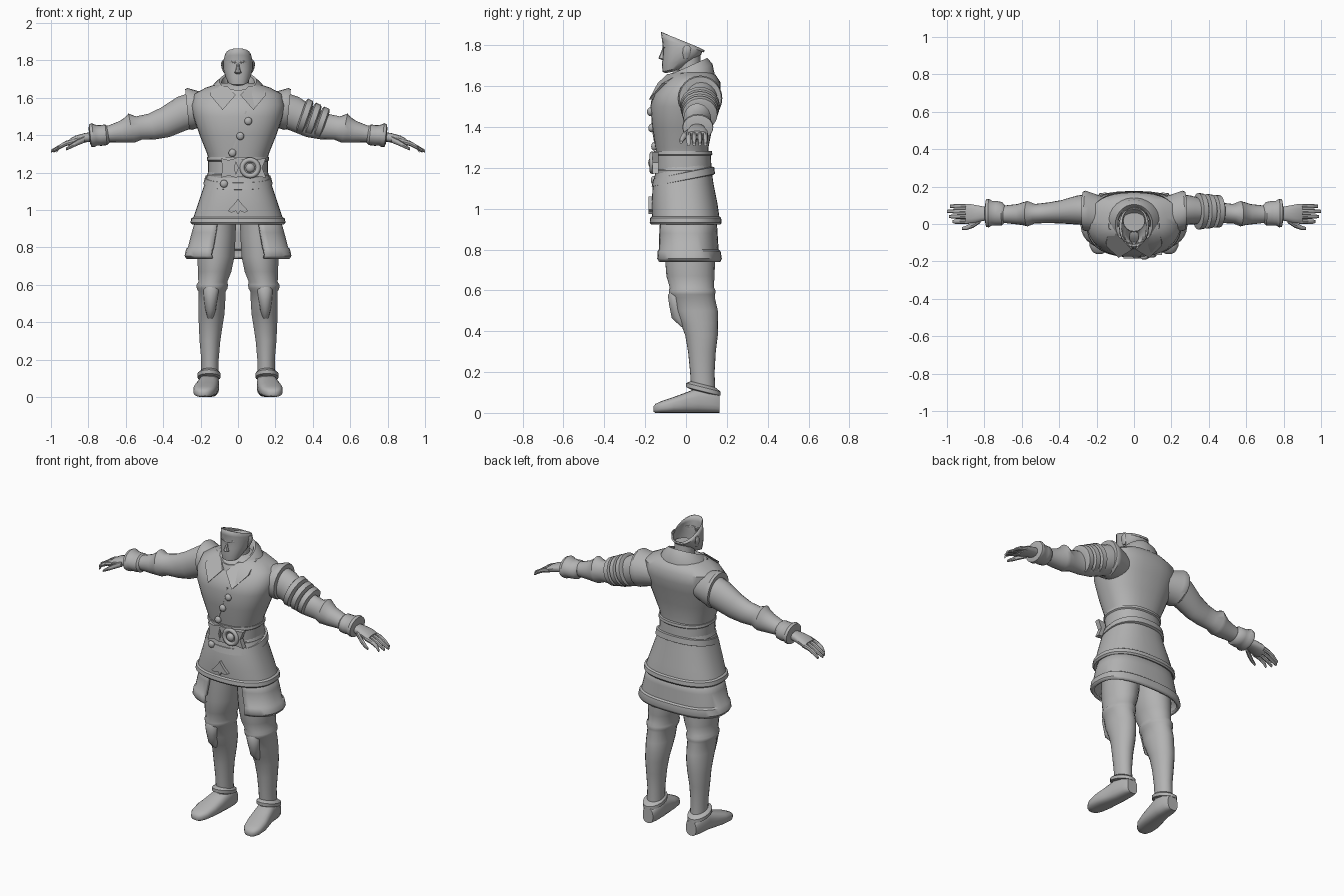
import bpy, bmesh, math
from mathutils import Vector

grey = bpy.data.materials.new("plain_grey")
grey.diffuse_color = (0.45, 0.45, 0.45, 1)


def finish(name, bm, mirror=False, angle=40, thick=0):
    bmesh.ops.recalc_face_normals(bm, faces=bm.faces)
    me = bpy.data.meshes.new(name)
    bm.to_mesh(me)
    bm.free()
    me.shade_smooth()
    me.set_sharp_from_angle(angle=math.radians(angle))
    me.materials.append(grey)
    ob = bpy.data.objects.new(name, me)
    bpy.context.collection.objects.link(ob)
    if thick:
        ob.modifiers.new("thickness", 'SOLIDIFY').thickness = thick
    if mirror:
        ob.modifiers.new("mirror", 'MIRROR')
    return ob


def loft(name, rings, axis='z', n=20, p=2.0, gap=None, caps=True, **kw):
    """Skin rings (x, y, z, half width, half depth, tilt); gap leaves the front open."""
    bm = bmesh.new()
    loops = []
    for i, r in enumerate(rings):
        cx, cy, cz, a, b = r[:5]
        tilt = r[5] if len(r) > 5 else 0
        g = gap[i] if gap else 0
        loop = []
        for k in range(n):
            t = g + (2 * math.pi - 2 * g) * k / (n - 1 if gap else n)
            u, v = math.sin(t), -math.cos(t)
            u = a * math.copysign(abs(u) ** (2 / p), u)
            v = b * math.copysign(abs(v) ** (2 / p), v)
            co = {'z': (cx + u, cy + v, cz + tilt * v),
                  'x': (cx + tilt * v, cy + u, cz + v),
                  'y': (cx + u, cy + tilt * v, cz + v)}[axis]
            loop.append(bm.verts.new(co))
        loops.append(loop)
    for A, B in zip(loops, loops[1:]):
        for k in range(n - 1 if gap else n):
            j = (k + 1) % n
            bm.faces.new((A[k], A[j], B[j], B[k]))
    if caps and not gap:
        bm.faces.new(loops[0])
        bm.faces.new(loops[-1])
    return finish(name, bm, **kw)


def body(*rows):
    """Rows (z, half width, front y, back y, tilt) to upright rings."""
    return [(0, (f + k) / 2, z, w, (k - f) / 2, *t) for z, w, f, k, *t in rows]


# Coat torso
torso = body((1.15, .15, -.13, .115), (1.24, .15, -.14, .11), (1.30, .165, -.15, .11),
             (1.40, .205, -.165, .13), (1.50, .24, -.175, .155), (1.56, .25, -.16, .17),
             (1.62, .235, -.115, .168), (1.655, .17, -.08, .145), (1.68, .09, -.05, .10))
loft("coat_torso", torso, n=32, p=2.4)


def front_y(x, z):
    for A, B in zip(torso, torso[1:]):
        if A[2] <= z <= B[2]:
            f = (z - A[2]) / (B[2] - A[2])
            cy, a, b = [A[i] + f * (B[i] - A[i]) for i in (1, 3, 4)]
            return cy - b * max(0, 1 - abs(x / a) ** 2.4) ** (1 / 2.4)
    return -.15


def plate(name, pts, depth=.015, **kw):
    """Extruded outline of (x, y, z) points, thickened backwards."""
    bm = bmesh.new()
    f = bm.faces.new([bm.verts.new(q) for q in pts])
    ext = bmesh.ops.extrude_face_region(bm, geom=[f])
    for v in ext["geom"]:
        if isinstance(v, bmesh.types.BMVert):
            v.co.y += depth
    return finish(name, bm, angle=30, **kw)


# Padded armhole edges
loft("armhole_edge", [(.15, .04, 1.535, .10, .085, .1), (.235, .065, 1.54, .105, .105, .1),
                      (.258, .07, 1.54, .108, .112, .1), (.272, .07, 1.54, .103, .106, .1),
                      (.272, .07, 1.54, .08, .08, .1)], 'x', 24, mirror=True)

# Collar: standing band and two pointed lapels
loft("collar_band", body((1.62, .155, -.13, .14, .3), (1.66, .135, -.125, .13, .38),
                         (1.69, .10, -.11, .105, .45), (1.685, .088, -.10, .095, .45),
                         (1.64, .08, -.08, .08, .4)), n=28, caps=False)
lapel = [(.012, 1.615), (.055, 1.66), (.135, 1.665), (.15, 1.615), (.082, 1.535)]
plate("lapel", [(x, front_y(x, z) - .02, z) for x, z in lapel], .035, mirror=True)

# Neck, and head with an open sloping crown
loft("neck", [(0, .03, 1.58, .07, .065), (0, .015, 1.66, .058, .058), (0, .015, 1.75, .058, .055)], n=16)
head = body((1.675, .025, -.098, -.04, .2), (1.69, .05, -.110, .0, .3), (1.72, .064, -.112, .045, .2),
            (1.755, .074, -.108, .07, .05), (1.785, .074, -.108, .08, -.1), (1.80, .072, -.112, .085, -.3),
            (1.82, .064, -.118, .085, -.44))
loft("head", head, n=20, p=2.3, caps=False, thick=.006)
loft("nose", [(0, -.105, 1.728, .016, .012), (0, -.118, 1.736, .018, .018), (0, -.114, 1.755, .010, .013),
              (0, -.106, 1.785, .008, .01)], n=8)
loft("brow", [(.008, -.109, 1.788, .006, .008), (.035, -.104, 1.794, .008, .007),
              (.058, -.08, 1.792, .008, .006)], 'x', 8, mirror=True)
loft("mouth", [(-.025, -.100, 1.705, .008, .004), (0, -.109, 1.707, .008, .007),
               (.025, -.100, 1.705, .008, .004)], 'x', 8)
loft("ear", [(.072, .0, 1.735, .006, .012), (.080, .003, 1.76, .008, .02), (.085, .006, 1.785, .007, .02),
             (.08, .006, 1.80, .004, .01)], n=8, mirror=True)

# Sleeves with an elbow flare
arm = [(.22, .075, 1.54, .085, .09, .3), (.30, .075, 1.515, .078, .088, .3), (.39, .065, 1.468, .062, .078, .3),
       (.46, .06, 1.446, .055, .068, .3), (.53, .055, 1.438, .052, .062, .25), (.57, .055, 1.438, .068, .078, .2),
       (.59, .055, 1.428, .062, .068, .2), (.62, .052, 1.418, .055, .058, .2), (.68, .052, 1.408, .048, .046, .15),
       (.73, .052, 1.402, .043, .04, .1)]
loft("sleeve", arm, 'x', 20, mirror=True)
loft("wrist_cuff", [(.69, .055, 1.404, .045, .042, .1), (.705, .055, 1.402, .062, .055, .1),
                    (.735, .057, 1.398, .066, .055, .1), (.76, .058, 1.400, .066, .056, .1),
                    (.775, .058, 1.400, .076, .064, .1), (.79, .058, 1.398, .074, .06, .1),
                    (.795, .058, 1.396, .05, .04, .1)], 'x', 20, mirror=True)

# Layered bands on one upper arm
for i in range(3):
    x, z, r = .335 + i * .045, 1.505 - i * .017, .098 - i * .005
    loft("arm_band", [(x, .068, z, r * .8, r * .8, .35), (x + .008, .068, z, r, r * .93, .35),
                      (x + .035, .068, z - .010, r * .97, r * .90, .35),
                      (x + .042, .068, z - .012, r * .75, r * .75, .35)], 'x', 20)

# Hands
loft("palm", [(.77, .055, 1.393, .033, .026), (.82, .055, 1.386, .042, .025), (.87, .055, 1.374, .052, .023),
              (.90, .055, 1.362, .052, .018)], 'x', 14, p=2.5, mirror=True)
for i, (y, tip) in enumerate([(.013, .97), (.040, .99), (.068, 1.0), (.095, .985)]):
    loft("finger", [(.88, y, 1.366, .013, .015), (.92, y, 1.356, .0125, .014),
                    (.955, y, 1.337, .012, .012), (tip, y, 1.314, .008, .008)], 'x', 8, mirror=True)
loft("thumb", [(.82, .02, 1.378, .014, .018), (.86, -.005, 1.360, .016, .016), (.895, -.02, 1.340, .012, .012),
               (.92, -.024, 1.325, .007, .007)], 'x', 8, mirror=True)

# Belt with rolled edges, sloping sash beneath it
loft("belt", body((1.172, .145, -.13, .115), (1.172, .165, -.155, .13), (1.187, .167, -.157, .132),
                  (1.193, .16, -.15, .125), (1.26, .16, -.152, .122), (1.266, .167, -.159, .129),
                  (1.282, .165, -.157, .127), (1.282, .145, -.13, .11)), n=32, p=2.3)
loft("sash", body((1.135, .17, -.158, .13, .2), (1.14, .185, -.168, .142, .2),
                  (1.175, .177, -.160, .138, .2), (1.18, .155, -.14, .12, .2)), n=32, p=2.3)

# Round buckle and pointed belt plates
bpy.ops.mesh.primitive_torus_add(major_radius=.043, minor_radius=.013, major_segments=24, minor_segments=8,
                                 location=(.065, -.165, 1.225), rotation=(math.pi / 2, 0, 0))
buckle = bpy.context.object
buckle.name = "buckle_ring"
buckle.data.materials.append(grey)
buckle.data.shade_smooth()
for name, x, w, y in [("buckle_plate", .065, .085, -.165), ("belt_plate", -.05, .042, -.166)]:
    plate(name, [(x + sx * w, y, 1.225 + sz * .052) for sx, sz in
                 [(-1, -1), (0, -.8), (1, -1), (.75, 0), (1, 1), (0, .8), (-1, 1), (-.75, 0)]], .03)


def stud(name, x, y, z, r):
    bm = bmesh.new()
    bmesh.ops.create_uvsphere(bm, u_segments=14, v_segments=8, radius=r)
    for v in bm.verts:
        v.co = Vector((v.co.x + x, v.co.y * .7 + y, v.co.z + z))
    finish(name, bm)


# Buckle centre and coat buttons
stud("buckle_centre", .065, -.168, 1.225, .025)
for x, z in [(.055, 1.475), (.012, 1.395), (-.03, 1.305)]:
    stud("button", x, front_y(x, z) - .006, z, .021)
stud("button", -.075, -.158, 1.14, .021)

# Overlapping front edge of the coat
edge = [(.075, 1.53), (.035, 1.40), (-.01, 1.29)]
plate("coat_edge", [(x - .035, front_y(x - .035, z) - .004, z) for x, z in edge] +
      [(x - .027, front_y(x - .027, z) - .004, z) for x, z in reversed(edge)], .009)

# Upper coat skirt with thick hem
loft("upper_skirt", body((1.22, .155, -.14, .12), (1.12, .185, -.163, .135), (1.02, .218, -.168, .155),
                         (.962, .238, -.166, .163), (.955, .25, -.175, .172), (.932, .254, -.178, .175),
                         (.922, .245, -.17, .168), (.93, .225, -.15, .15)), n=36, p=2.4)

# Three-pointed ornament on the skirt front
plate("skirt_ornament", [(x, -.184, z) for x, z in
                         [(0, 1.06), (.022, 1.03), (.055, .995), (.035, .985), (.012, .995), (0, .975),
                          (-.012, .995), (-.035, .985), (-.055, .995), (-.022, 1.03)]], .025)

# Lower skirt, open at the front, with thick hem
loft("lower_skirt", body((.96, .225, -.135, .15), (.88, .248, -.14, .155), (.80, .268, -.143, .16),
                         (.792, .278, -.15, .17), (.755, .286, -.152, .176), (.738, .276, -.142, .168)),
     n=36, p=2.6, gap=[.40, .40, .42, .42, .42, .42], thick=.018)

# Trousers and shins
loft("leg", [(.108, .01, .98, .10, .12), (.112, .015, .86, .10, .12), (.118, .02, .75, .10, .122),
             (.125, .022, .67, .09, .118), (.135, .028, .615, .078, .108), (.138, .03, .60, .085, .114),
             (.138, .031, .58, .083, .112), (.139, .035, .565, .074, .106), (.14, .05, .50, .072, .106),
             (.142, .065, .44, .070, .092), (.146, .076, .38, .064, .08), (.15, .078, .30, .056, .068),
             (.15, .08, .20, .047, .06), (.15, .085, .10, .047, .058)], n=22, mirror=True)
loft("knee_pad", [(.148, -.008, .42, .015, .015), (.146, -.03, .465, .028, .04), (.145, -.045, .52, .036, .036),
                  (.143, -.055, .575, .042, .034), (.142, -.05, .60, .03, .025)], n=12, mirror=True)

# Boots: ankle roll and foot
loft("ankle_roll", [(.155, .085, .10, .05, .065, -.25), (.155, .085, .105, .062, .084, -.25),
                    (.155, .085, .125, .062, .084, -.25), (.153, .083, .14, .046, .06, -.25)], n=20, mirror=True)
loft("foot", [(.15, .165, .045, .035, .045), (.152, .13, .058, .05, .058), (.155, .06, .062, .055, .062),
              (.165, .0, .050, .060, .050), (.175, -.06, .039, .064, .039), (.182, -.12, .029, .056, .029),
              (.185, -.15, .022, .036, .022), (.186, -.16, .018, .016, .012)], 'y', 18, p=2.8, mirror=True)
